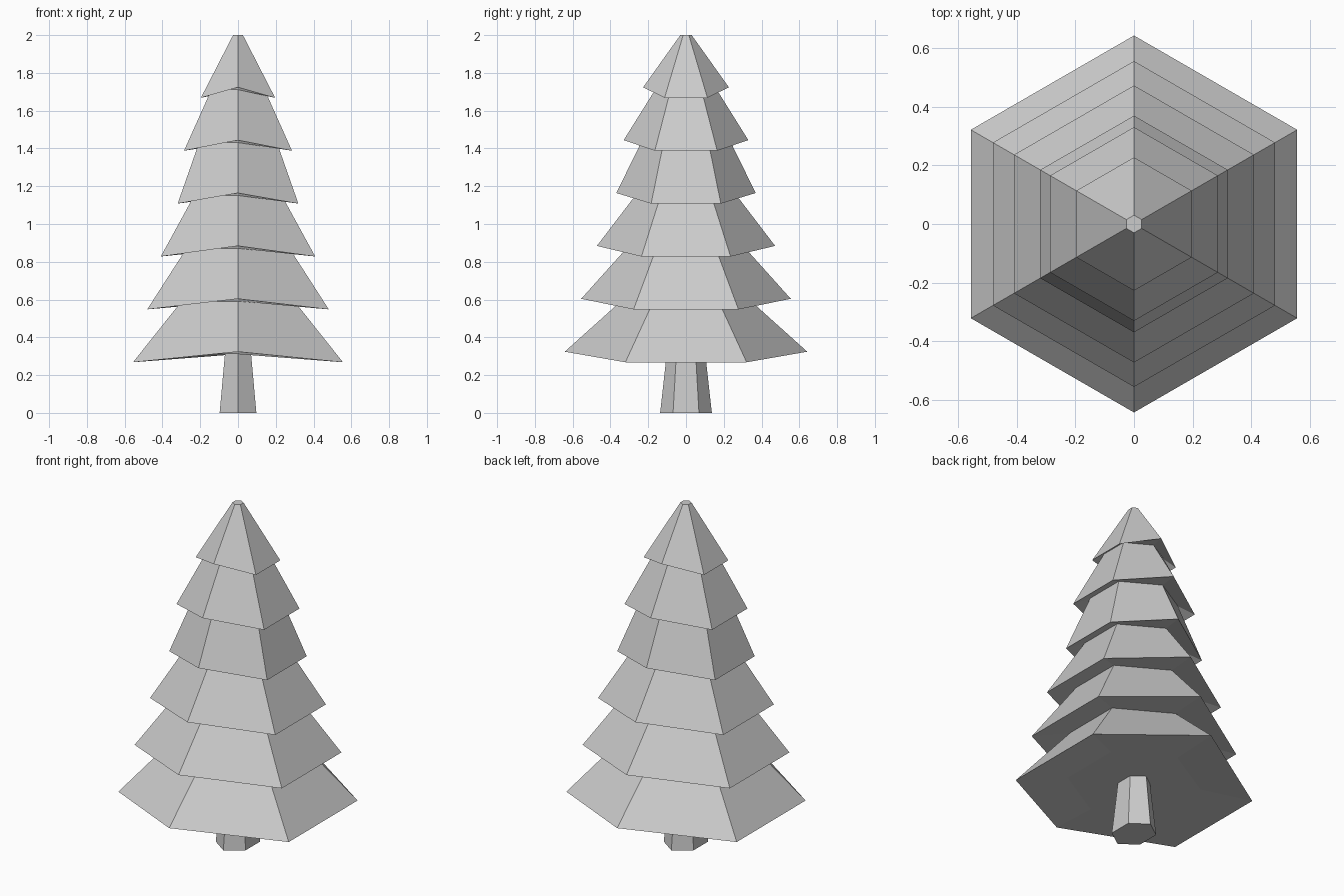
import bpy, bmesh, math

if "Cube" in bpy.data.objects:
    bpy.data.objects.remove(bpy.data.objects["Cube"])

SIDES = 6


def ring(bm, radius, z, lift=0.0, sx=1.0):
    """Hexagon with corners on the y axis; front and back corners can be lifted."""
    verts = []
    for i in range(SIDES):
        a = math.radians(90 + 60 * i)
        up = lift if i % 3 == 0 else 0.0
        verts.append(bm.verts.new((radius * math.cos(a) * sx, radius * math.sin(a), z + up)))
    return verts


def loft(name, rings):
    """Closed flat-shaded solid through a stack of hexagons, bottom to top."""
    bm = bmesh.new()
    loops = [ring(bm, *r) for r in rings]
    for a, b in zip(loops, loops[1:]):
        for i in range(SIDES):
            j = (i + 1) % SIDES
            bm.faces.new((a[i], a[j], b[j], b[i]))
    bm.faces.new(loops[0][::-1])
    bm.faces.new(loops[-1])
    bmesh.ops.recalc_face_normals(bm, faces=bm.faces)
    mesh = bpy.data.meshes.new(name)
    bm.to_mesh(mesh)
    bm.free()
    obj = bpy.data.objects.new(name, mesh)
    bpy.context.collection.objects.link(obj)
    return obj


# Foliage: each tier has an inner underside ring and a drooping outer rim
rim_radii = [0.642, 0.555, 0.472, 0.369, 0.330, 0.227]
inner_radii = [0.36, 0.345, 0.315, 0.268, 0.238, 0.163]
rings = []
for k, (rim, inner) in enumerate(zip(rim_radii, inner_radii)):
    z = 0.268 + 0.28 * k
    rings.append((inner, z + 0.043))
    rings.append((rim, z, 0.056))
rings.append((0.03, 2.0))
loft("foliage", rings)

# Trunk: tapered hexagon, narrower across x
loft("trunk", [(0.137, 0.0, 0.0, 0.82), (0.10, 0.33, 0.0, 0.78)])
